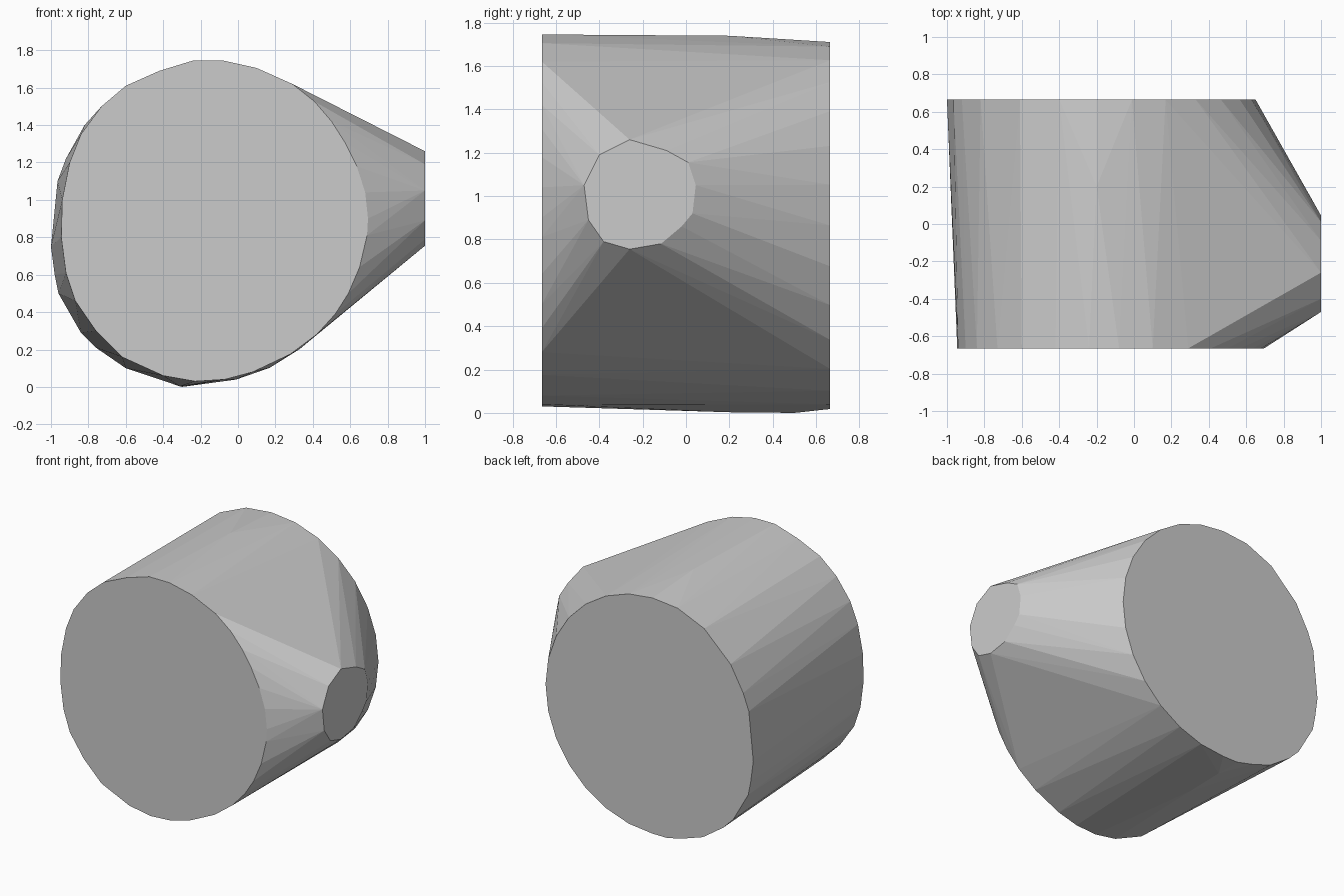
import bpy, bmesh, math

D = 0.665  # half depth

# front cap outline (x, z)
front = [(-.24, 1.745), (-.08, 1.745), (.1, 1.705), (.29, 1.62), (.41, 1.525), (.5, 1.42),
         (.57, 1.31), (.635, 1.18), (.68, 1.04), (.695, .9), (.69, .81), (.65, .64),
         (.59, .5), (.52, .39), (.42, .28), (.28, .175), (.08, .08), (-.07, .04),
         (-.23, .03), (-.4, .06), (-.62, .16), (-.76, .3), (-.87, .46), (-.92, .61),
         (-.945, .8), (-.94, 1.0), (-.9, 1.2), (-.84, 1.35), (-.73, 1.5), (-.6, 1.61), (-.42, 1.69)]

# back cap: rounded right half, measured left half (x, z)
back = [(-.2 + .85 * math.sin(math.pi * i / 14), .864 + .846 * math.cos(math.pi * i / 14))
        for i in range(15)]
back += [(-.32, .018), (-.45, .05), (-.6, .1), (-.76, .21), (-.84, .29), (-.96, .5), (-.98, .6),
         (-1, .75), (-.965, 1.1), (-.92, 1.22), (-.82, 1.4), (-.61, 1.6), (-.4, 1.69)]

# small flat on the right side (y, z)
side = [(-.26, 1.26), (-.09, 1.21), (.01, 1.155), (.045, 1.05), (.03, .92), (-.02, .86),
        (-.115, .78), (-.26, .755), (-.38, .79), (-.45, .89), (-.47, 1.05), (-.4, 1.19)]

points = [(x, -D, z) for x, z in front]
points += [(x, D, z) for x, z in back]
points += [(1, y, z) for y, z in side]
# slight bulges along the top and bottom
points += [(-.2, .2, 1.739), (-.31, .2, .003), (-.3, .5, 0)]

# faceted convex shell around the three outlines
bm = bmesh.new()
for p in points:
    bm.verts.new(p)
hull = bmesh.ops.convex_hull(bm, input=bm.verts)
loose = [v for v in bm.verts if not v.link_faces]
bmesh.ops.delete(bm, geom=loose, context='VERTS')
bmesh.ops.dissolve_limit(bm, angle_limit=math.radians(0.5), verts=bm.verts, edges=bm.edges)
bmesh.ops.recalc_face_normals(bm, faces=bm.faces)
mesh = bpy.data.meshes.new("faceted_body")
bm.to_mesh(mesh)
bm.free()
bpy.context.collection.objects.link(bpy.data.objects.new("faceted_body", mesh))
